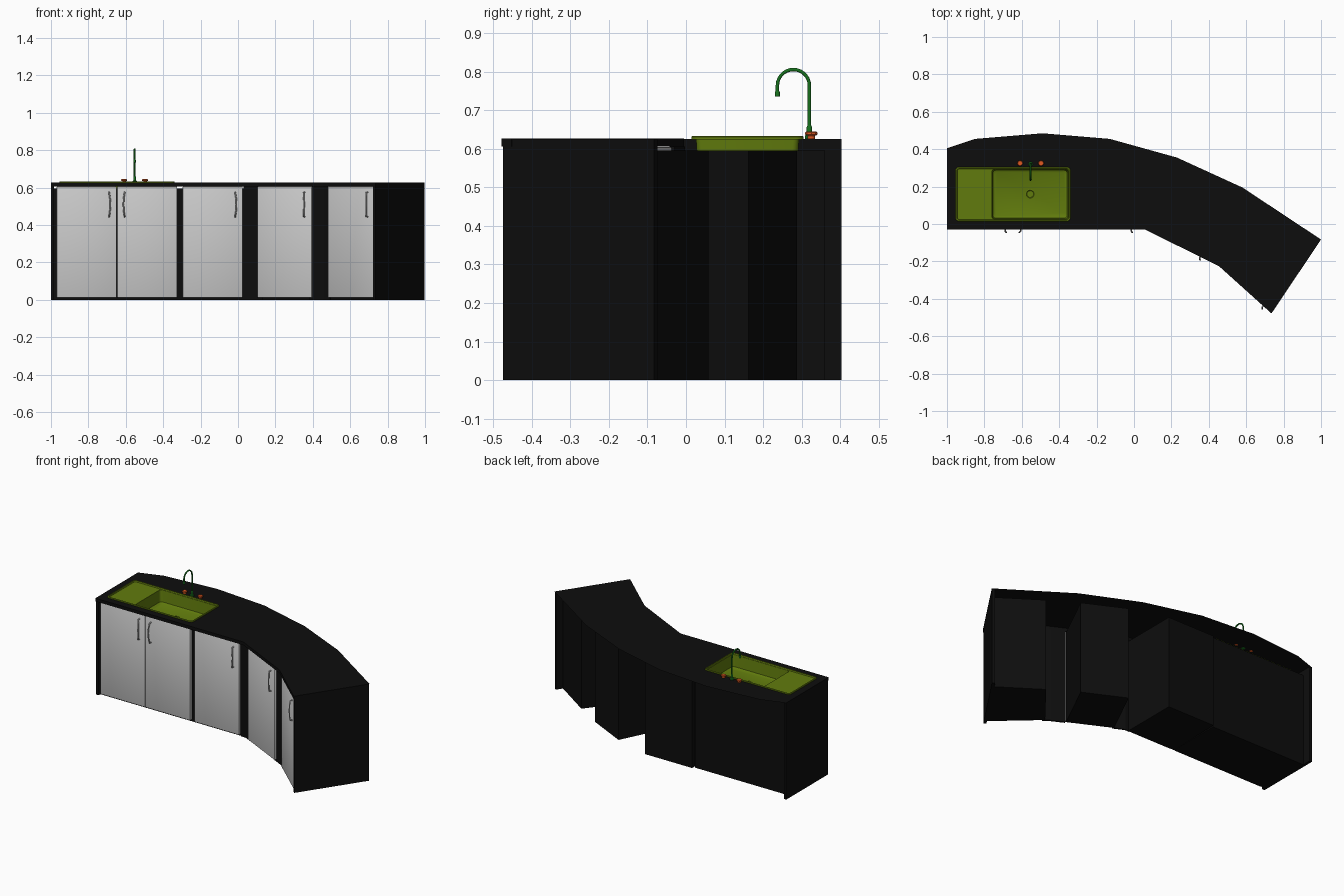
import bpy, bmesh, math
from mathutils import Vector

if "Cube" in bpy.data.objects:
    bpy.data.objects.remove(bpy.data.objects["Cube"])

def mat(name, rgb):
    m = bpy.data.materials.new(name)
    m.diffuse_color = (*rgb, 1)
    m.use_nodes = True
    m.node_tree.nodes["Principled BSDF"].inputs["Base Color"].default_value = m.diffuse_color
    return m

BLACK = mat("black", (0.004, 0.004, 0.004))
OLIVE = mat("olive", (0.12, 0.2, 0.004))
GREEN = mat("green", (0.008, 0.16, 0.012))
ORANGE = mat("orange", (0.75, 0.1, 0.015))

def finish(bm, name, m=None, smooth=False, recalc=True):
    if recalc:
        bmesh.ops.recalc_face_normals(bm, faces=bm.faces[:])
    me = bpy.data.meshes.new(name)
    bm.to_mesh(me)
    bm.free()
    ob = bpy.data.objects.new(name, me)
    bpy.context.collection.objects.link(ob)
    if m:
        me.materials.append(m)
    if smooth:
        for o in bpy.context.selected_objects:
            o.select_set(False)
        ob.select_set(True)
        bpy.context.view_layer.objects.active = ob
        bpy.ops.object.shade_smooth_by_angle(angle=math.radians(35))
    return ob

def prism(name, pts, z0, z1, m=BLACK, top=True):
    bm = bmesh.new()
    lo = [bm.verts.new((p[0], p[1], z0)) for p in pts]
    hi = [bm.verts.new((p[0], p[1], z1)) for p in pts]
    bm.faces.new(lo)
    if top:
        bm.faces.new(hi)
    n = len(pts)
    for i in range(n):
        j = (i + 1) % n
        bm.faces.new((lo[i], lo[j], hi[j], hi[i]))
    return finish(bm, name, m)

def loft(name, loops, m, cap_start=False, smooth=True):
    bm = bmesh.new()
    rings = [[bm.verts.new(p) for p in l] for l in loops]
    for a, b in zip(rings, rings[1:]):
        for i in range(len(a)):
            j = (i + 1) % len(a)
            bm.faces.new((a[i], a[j], b[j], b[i]))
    bm.faces.new(rings[-1])
    if cap_start:
        bm.faces.new(rings[0])
    return finish(bm, name, m, smooth)

def tube(name, pts, r, m=None, parent=None):
    cu = bpy.data.curves.new(name, 'CURVE')
    cu.dimensions = '3D'
    cu.bevel_depth, cu.bevel_resolution, cu.use_fill_caps = r, 3, True
    s = cu.splines.new('POLY')
    s.points.add(len(pts) - 1)
    for q, p in zip(s.points, pts):
        q.co = (*p, 1)
    s.use_smooth = True
    ob = bpy.data.objects.new(name, cu)
    bpy.context.collection.objects.link(ob)
    if m:
        cu.materials.append(m)
    ob.parent = parent
    return ob

def lathe(name, x, y, prof, m, n=16):
    loops = [[(x + r * math.cos(2 * math.pi * i / n), y + r * math.sin(2 * math.pi * i / n), z)
              for i in range(n)] for r, z in prof]
    return loft(name, loops, m, cap_start=True)

# countertop: thin sheet with an opening for the sink
TOP = 0.627
FRONT = [(-1, -0.03), (0.06, -0.03), (0.455, -0.226), (0.735, -0.478)]
BACK = [(1, -0.083), (0.58, 0.195), (0.23, 0.355), (-0.13, 0.455), (-0.49, 0.485), (-0.85, 0.455), (-1, 0.405)]
HOLE = [(-0.948, 0.021), (-0.347, 0.021), (-0.347, 0.298), (-0.948, 0.298)]
bm = bmesh.new()
for loop in (FRONT + BACK, HOLE):
    vs = [bm.verts.new((x, y, TOP)) for x, y in loop]
    for i in range(len(vs)):
        bm.edges.new((vs[i - 1], vs[i]))
bmesh.ops.triangle_fill(bm, edges=bm.edges[:], use_beauty=True, normal=(0, 0, 1))
for f in bm.faces:
    f.normal_update()
    if f.normal.z < 0:
        f.normal_flip()
finish(bm, "countertop", BLACK, recalc=False)
inner = [(0.752, -0.452), (0.466, -0.203), (0.066, -0.005), (-1, -0.005)]
prism("countertop_front_lip", FRONT + inner, 0.606, TOP - 0.0005)

# cabinet carcasses, open at the top
e, n = Vector((0.897, -0.442)), Vector((0.442, 0.897))
angled = [e * a + n * b for a, b in ((0.125, 0.03), (0.41, 0.03), (0.41, 0.383), (0.125, 0.383))]
prism("sink_cabinet", [(-0.985, -0.004), (-0.305, -0.004), (-0.305, 0.346), (-0.985, 0.346)], 0, 0.595, top=False)
prism("straight_cabinet", [(-0.305, -0.004), (0.04, -0.004), (0.04, 0.36), (-0.295, 0.36)], 0, 0.595, top=False)
prism("angled_cabinet", angled, 0, 0.595, top=False)
prism("end_cabinet", [(0.488, -0.215), (0.745, -0.45), (0.97, -0.118), (0.709, 0.058)], 0, 0.595, top=False)

# end panels and corner fillers
prism("left_end_panel", [(-1, -0.022), (-0.983, -0.022), (-0.983, 0.403), (-1, 0.403)], 0, TOP - 0.001)
prism("right_end_panel", [(0.735, -0.474), (0.998, -0.083), (0.982, -0.074), (0.722, -0.462)], 0, TOP - 0.001)
prism("filler_left", [(0.03, -0.01), (0.062, -0.01), (0.13, -0.043), (0.13, -0.03), (0.064, -0.002), (0.03, -0.002)], 0, 0.606)
prism("filler_right", [(0.38, -0.168), (0.457, -0.207), (0.492, -0.238), (0.495, -0.22), (0.458, -0.195), (0.384, -0.158)], 0, 0.606)

# doors with bow handles
def door(name, seg, x0, x1, handle_right):
    a, b = Vector(FRONT[seg]), Vector(FRONT[seg + 1])
    d = (b - a).normalized()
    p0, p1 = (a + d * ((x - a.x) / d.x) for x in (x0, x1))
    w = (p1 - p0).length
    bm = bmesh.new()
    bmesh.ops.create_cube(bm, size=1)
    for v in bm.verts:
        v.co = ((v.co.x + 0.5) * w, 0.0145 + v.co.y * 0.019, 0.3085 + v.co.z * 0.593)
    bmesh.ops.bevel(bm, geom=bm.edges[:], offset=0.004, segments=2, affect='EDGES', profile=0.5)
    ob = finish(bm, name, None, True)
    ob.location = (p0.x, p0.y, 0)
    ob.rotation_euler.z = math.atan2(d.y, d.x)
    hx = w - 0.036 if handle_right else 0.036
    s = 1 if handle_right else -1
    path = [(hx - s * 0.004, 0.008, 0.575), (hx - s * 0.004, -0.008, 0.572), (hx, -0.013, 0.55),
            (hx + s * 0.003, -0.015, 0.51), (hx, -0.013, 0.468), (hx - s * 0.004, -0.008, 0.446),
            (hx - s * 0.004, 0.008, 0.443)]
    tube(name + "_handle", path, 0.004, None, ob)

door("sink_door_left", 0, -0.97, -0.649, True)
door("sink_door_right", 0, -0.646, -0.325, False)
door("straight_door", 0, -0.296, 0.025, True)
door("angled_door", 1, 0.1, 0.39, True)
door("end_door", 2, 0.475, 0.72, True)

# sink: rim, shallow drainboard and basin in one loft
def rrect(x0, x1, y0, y1, r, z, k=5):
    pts = []
    for q, (cx, cy) in enumerate(((x1 - r, y1 - r), (x0 + r, y1 - r), (x0 + r, y0 + r), (x1 - r, y0 + r))):
        for i in range(k + 1):
            t = math.pi / 2 * (q + i / k)
            pts.append((cx + r * math.cos(t), cy + r * math.sin(t), z))
    return pts

def tray(i, r, z):
    return rrect(-0.955 + i, -0.34 - i, 0.014 + i, 0.305 - i, r, z)

loft("sink", [tray(0, 0.02, 0.624), tray(0, 0.02, 0.631), tray(0.002, 0.018, 0.633), tray(0.008, 0.014, 0.633),
              tray(0.010, 0.013, 0.625),
              rrect(-0.76, -0.352, 0.026, 0.293, 0.015, 0.6245),
              rrect(-0.755, -0.357, 0.031, 0.288, 0.018, 0.55),
              rrect(-0.745, -0.367, 0.041, 0.278, 0.018, 0.543)], OLIVE)
lathe("drain", -0.555, 0.16, [(0.026, 0.542), (0.026, 0.546), (0.021, 0.547), (0.018, 0.544)], OLIVE)

# faucet with gooseneck and two taps
FX, FY = -0.553, 0.32
lathe("faucet_base", FX, FY, [(0.012, 0.626), (0.012, 0.634), (0.007, 0.638), (0.007, 0.657), (0.005, 0.66)], GREEN)
R = 0.0415
arc = [(FX, FY - R + R * math.cos(math.pi * i / 14), 0.764 + R * math.sin(math.pi * i / 14)) for i in range(15)]
tube("gooseneck", [(FX, FY, 0.64)] + arc + [(FX, FY - 2 * R, 0.738)], 0.0047, GREEN)
lathe("faucet_nozzle", FX, FY - 2 * R, [(0.0065, 0.735), (0.0065, 0.747), (0.005, 0.75)], GREEN)
for side, dx in (("left", -0.056), ("right", 0.056)):
    lathe(side + "_tap_base", FX + dx, 0.325, [(0.01, 0.626), (0.01, 0.633), (0.006, 0.637)], ORANGE, 12)
    lathe(side + "_tap_knob", FX + dx, 0.325, [(0.012, 0.634), (0.016, 0.637), (0.016, 0.642), (0.013, 0.645)], ORANGE, 8)
